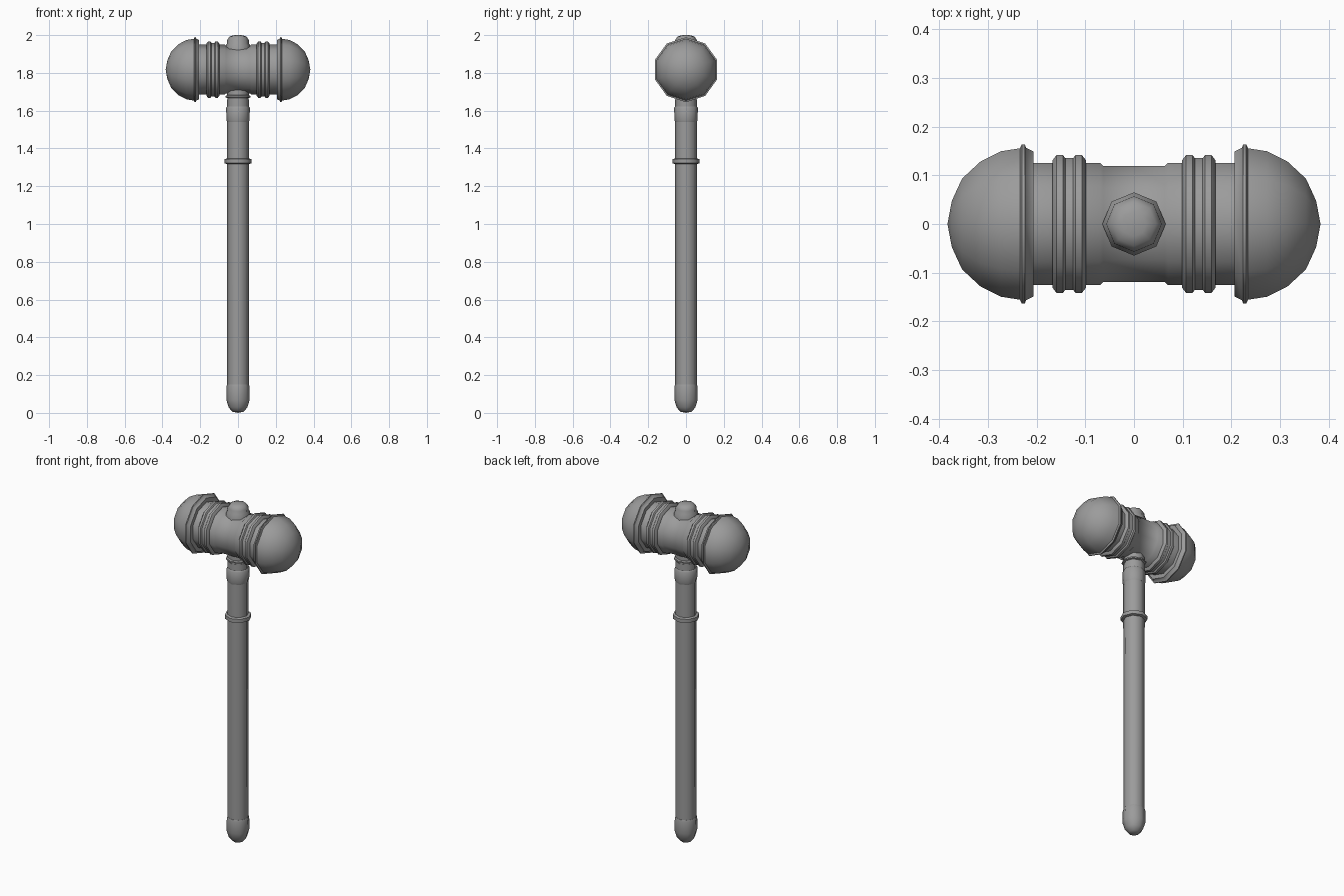
import bpy, bmesh, math
from mathutils import Matrix

cube = bpy.data.objects.get("Cube")
if cube:
    bpy.data.objects.remove(cube, do_unlink=True)

grey = bpy.data.materials.new("stone_grey")
grey.use_nodes = True
grey.diffuse_color = (0.33, 0.33, 0.33, 1)
grey.node_tree.nodes["Principled BSDF"].inputs["Base Color"].default_value = (0.33, 0.33, 0.33, 1)

HEAD_Z = 1.817
ALONG_X = Matrix.Translation((0, 0, HEAD_Z)) @ Matrix.Rotation(math.pi / 2, 4, "Y")
ALONG_MINUS_X = Matrix.Translation((0, 0, HEAD_Z)) @ Matrix.Rotation(-math.pi / 2, 4, "Y")


def lathe(name, profile, sides, matrix=Matrix()):
    """Spin (radius, height) points round the local z axis; close both ends."""
    bm = bmesh.new()
    rings = []
    for r, h in profile:
        if r == 0:
            rings.append([bm.verts.new((0, 0, h))] * sides)
        else:
            angles = [2 * math.pi * i / sides for i in range(sides)]
            rings.append([bm.verts.new((r * math.cos(a), r * math.sin(a), h)) for a in angles])
    for low, high in zip(rings, rings[1:]):
        for i in range(sides):
            j = (i + 1) % sides
            corners = dict.fromkeys((low[i], low[j], high[j], high[i]))
            bm.faces.new(list(corners))
    for ring in (rings[0], rings[-1]):
        if len(set(ring)) > 1:
            bm.faces.new(ring)
    bmesh.ops.recalc_face_normals(bm, faces=bm.faces)
    bm.transform(matrix)
    mesh = bpy.data.meshes.new(name)
    bm.to_mesh(mesh)
    bm.free()
    mesh.materials.append(grey)
    obj = bpy.data.objects.new(name, mesh)
    bpy.context.collection.objects.link(obj)
    bpy.ops.object.select_all(action="DESELECT")
    obj.select_set(True)
    bpy.context.view_layer.objects.active = obj
    bpy.ops.object.shade_smooth_by_angle(angle=math.radians(46))
    return obj


# Handle: shaft, rounded pommel, grip collar and upper sleeve
lathe("shaft", [(0.057, 0.06), (0.058, 1.66)], 8)
lathe("pommel", [(0, 0), (0.03, 0.006), (0.05, 0.03), (0.062, 0.07), (0.061, 0.14), (0.058, 0.15)], 8)
lathe("grip_collar", [(0.06, 1.318), (0.072, 1.322), (0.072, 1.343), (0.06, 1.347)], 8)
lathe("upper_sleeve", [(0.058, 1.54), (0.061, 1.55), (0.063, 1.615), (0.058, 1.622)], 8)
lathe("neck", [(0.056, 1.65), (0.056, 1.667), (0.066, 1.67), (0.066, 1.678),
               (0.057, 1.682), (0.057, 1.72)], 8)

# Top knob
lathe("top_knob", [(0.065, 1.90), (0.065, 1.945), (0.058, 1.955), (0.057, 1.975),
                   (0.045, 1.992), (0.025, 1.999), (0, 2.0)], 8)

# Head barrel with a narrower waist
lathe("head_barrel", [(0.132, -0.22), (0.132, -0.07), (0.125, -0.063),
                      (0.125, 0.063), (0.132, 0.07), (0.132, 0.22)], 10, ALONG_X)

# Bands, rims and domes on both ends of the head
for side, matrix in (("left", ALONG_X), ("right", ALONG_MINUS_X)):
    for label, start in (("inner", 0.099), ("outer", 0.138)):
        lathe(f"{side}_{label}_band", [(0.13, start - 0.001), (0.138, start), (0.149, start + 0.008),
                                       (0.149, start + 0.021), (0.138, start + 0.029),
                                       (0.13, start + 0.03)], 10, matrix)
    lathe(f"{side}_middle_band", [(0.142, 0.122), (0.142, 0.145)], 10, matrix)
    lathe(f"{side}_rim", [(0.13, 0.206), (0.156, 0.206), (0.165, 0.222), (0.172, 0.224),
                          (0.172, 0.230), (0.164, 0.234), (0.13, 0.234)], 10, matrix)
    lathe(f"{side}_dome", [(0.164, 0.231), (0.157, 0.273), (0.135, 0.315), (0.098, 0.353),
                           (0.05, 0.374), (0, 0.383)], 10, matrix)
